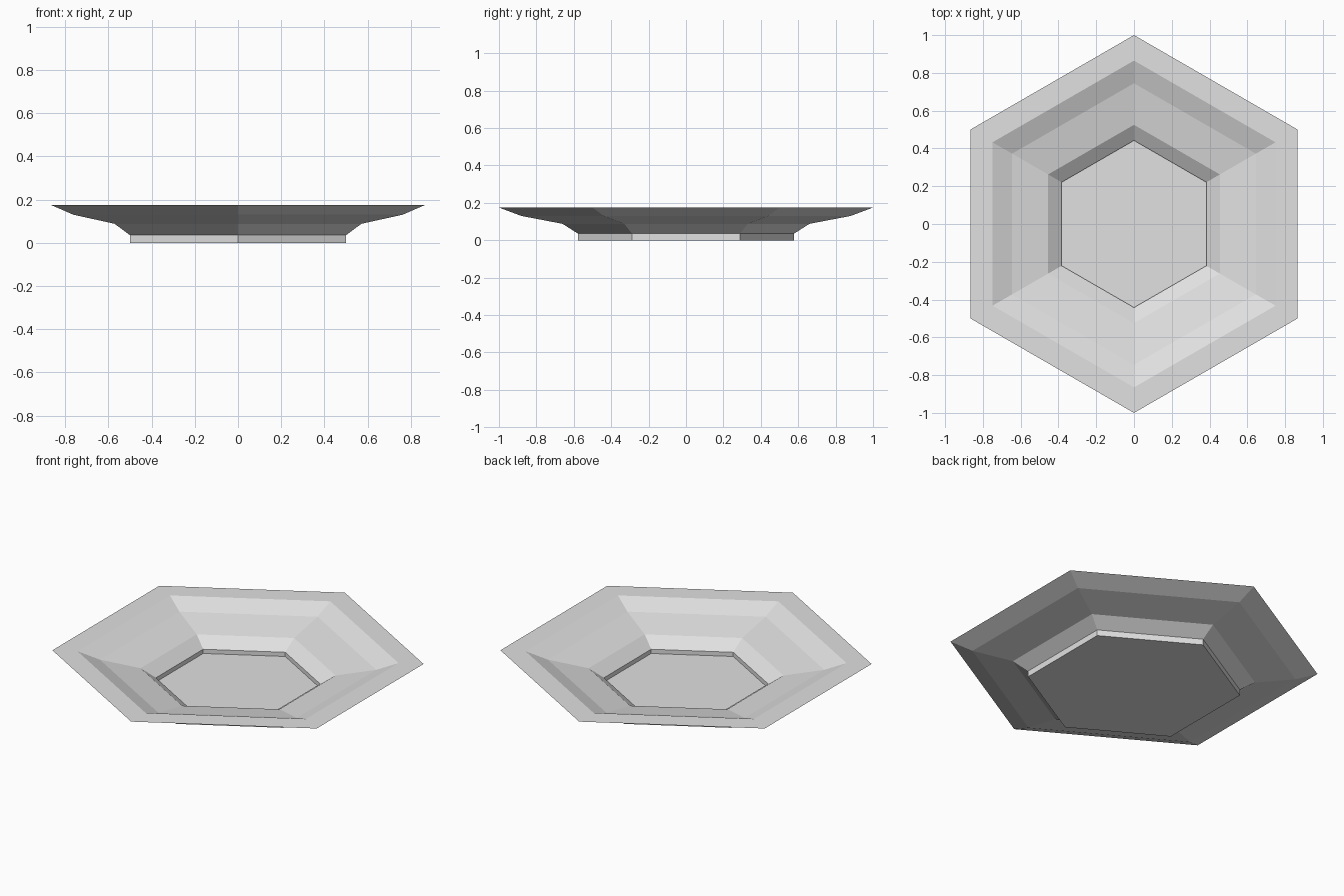
import bpy, bmesh, math

if "Cube" in bpy.data.objects:
    bpy.data.objects.remove(bpy.data.objects["Cube"])

SIDES = 6
WALL = 0.135  # horizontal thickness of the shell

# outer side of the bowl: (corner radius, height)
bowl = [(0.577, 0.035), (0.66, 0.088), (0.88, 0.13), (1.0, 0.175)]

# full profile: foot, bowl outside, rim, bowl inside, sunken floor edge
profile = [(0.577, 0.0)] + bowl
profile += [(r - WALL, z) for r, z in reversed(bowl)]
profile += [(0.577 - WALL, 0.01)]

white = bpy.data.materials.new("light_grey_ceramic")
white.diffuse_color = (0.75, 0.75, 0.75, 1)
white.use_nodes = True
white.node_tree.nodes["Principled BSDF"].inputs["Base Color"].default_value = white.diffuse_color


def ring(bm, r, z):
    """Hexagon of vertices with a corner pointing to +y."""
    verts = []
    for i in range(SIDES):
        a = math.pi / 2 + 2 * math.pi * i / SIDES
        verts.append(bm.verts.new((r * math.cos(a), r * math.sin(a), z)))
    return verts


# plate: profile swept around six flat sides
bm = bmesh.new()
rings = [ring(bm, r, z) for r, z in profile]
for low, high in zip(rings, rings[1:]):
    for i in range(SIDES):
        j = (i + 1) % SIDES
        bm.faces.new((low[i], low[j], high[j], high[i]))

# underside and eating surface
bm.faces.new(list(reversed(rings[0])))
bm.faces.new(rings[-1])
bmesh.ops.recalc_face_normals(bm, faces=bm.faces[:])

mesh = bpy.data.meshes.new("deep_plate")
bm.to_mesh(mesh)
bm.free()
mesh.materials.append(white)
plate = bpy.data.objects.new("deep_plate", mesh)
bpy.context.collection.objects.link(plate)
